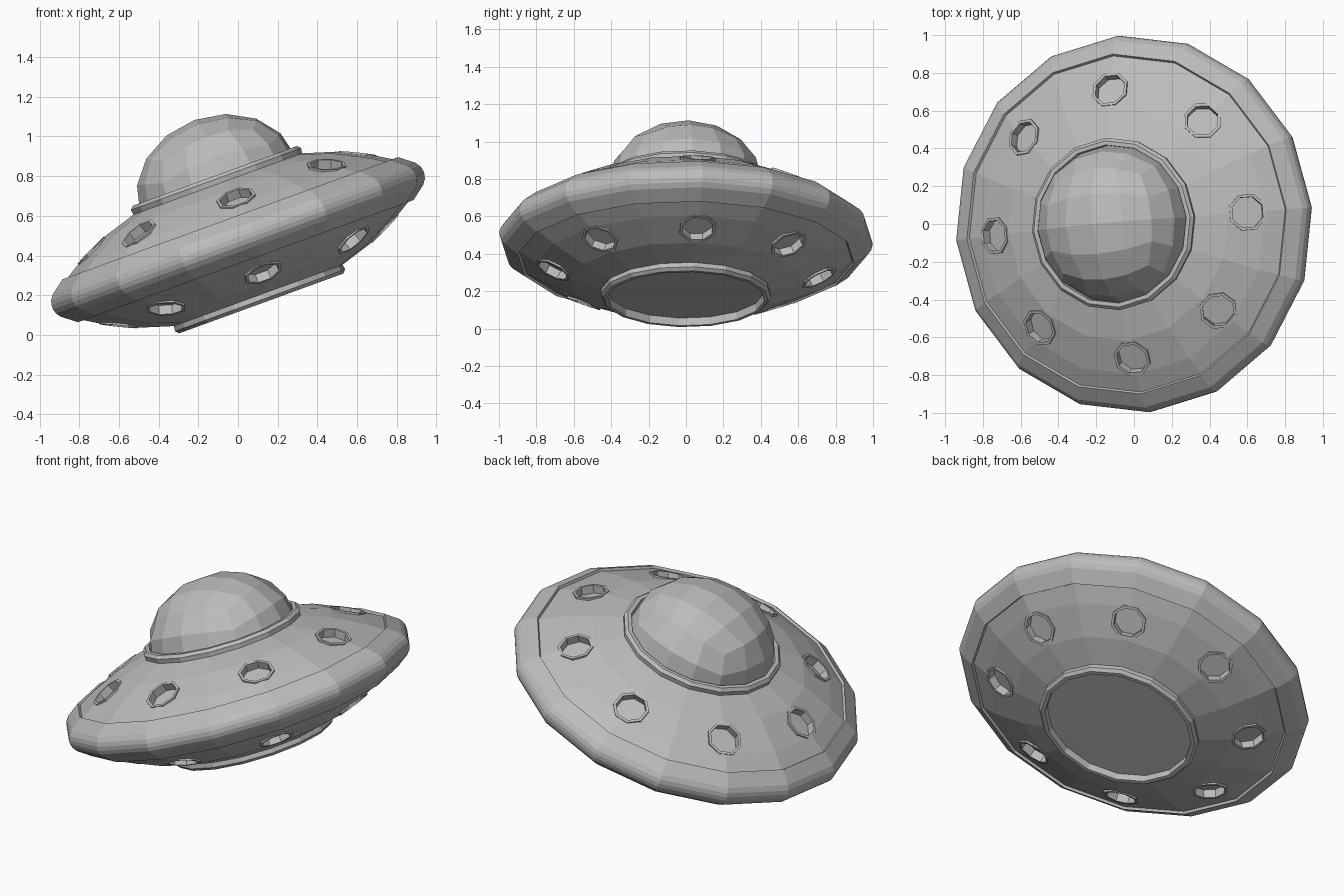
import bpy, bmesh
from math import pi, sin, cos, tan, radians
from mathutils import Matrix, Vector

if "Cube" in bpy.data.objects:
    bpy.data.objects.remove(bpy.data.objects["Cube"])

SEGMENTS = 16
TURN = radians(5)
# The whole craft banks to its right
BANK = Matrix.Translation((0, 0, 0.48)) @ Matrix.Rotation(radians(-20), 4, 'Y') @ Matrix.Rotation(TURN, 4, 'Z')

grey = bpy.data.materials.new("hull_grey")
grey.use_nodes = True
grey.diffuse_color = (0.5, 0.5, 0.5, 1)
grey.node_tree.nodes["Principled BSDF"].inputs["Base Color"].default_value = (0.5, 0.5, 0.5, 1)


def add_object(name, bm):
    bmesh.ops.recalc_face_normals(bm, faces=bm.faces)
    mesh = bpy.data.meshes.new(name)
    bm.to_mesh(mesh)
    bm.free()
    mesh.materials.append(grey)
    obj = bpy.data.objects.new(name, mesh)
    bpy.context.collection.objects.link(obj)
    obj.matrix_world = BANK
    return obj


def lathe(bm, profile, matrix=Matrix(), sides=SEGMENTS, ring=False):
    """Spin (radius, height) points; capped unless ring closes the profile."""
    loops = []
    for r, h in profile:
        loops.append([bm.verts.new(matrix @ Vector((r * cos(2 * pi * i / sides), r * sin(2 * pi * i / sides), h)))
                      for i in range(sides)])
    pairs = list(zip(loops, loops[1:]))
    if ring:
        pairs.append((loops[-1], loops[0]))
    else:
        bm.faces.new(loops[0])
        bm.faces.new(loops[-1])
    for a, b in pairs:
        for i in range(sides):
            j = (i + 1) % sides
            bm.faces.new((a[i], a[j], b[j], b[i]))


# Saucer hull: the same profile above and below, with a step inside the rim
half = [(0.42, 0.30), (0.45, 0.30), (0.62, 0.247), (0.80, 0.16), (0.893, 0.103), (0.903, 0.115),
        (0.975, 0.06), (0.993, 0.035), (1.0, 0.012)]
bm = bmesh.new()
lathe(bm, half + [(r, -h) for r, h in reversed(half)])
hull = add_object("saucer_hull", bm)

# Portholes: eight above, eight below, square to the sloping hull
cutter_bm, frame_bm = bmesh.new(), bmesh.new()
for side in (1, -1):
    for k in range(8):
        place = (Matrix.Rotation(k * pi / 4, 4, 'Z') @ Matrix.Diagonal((1, 1, side, 1))
                 @ Matrix.Translation((0.715, 0, 0.2)) @ Matrix.Rotation(radians(26), 4, 'Y')
                 @ Matrix.Rotation(pi / 8, 4, 'Z'))
        lathe(cutter_bm, [(0.088, -0.045), (0.088, 0.06)], place, 8)
        lathe(frame_bm, [(0.102, -0.02), (0.102, 0.004), (0.086, 0.004), (0.086, -0.03)], place, 8, True)
cutter = add_object("porthole_cutter", cutter_bm)
cutter.hide_render = True
add_object("porthole_frames", frame_bm)

cut = hull.modifiers.new("portholes", 'BOOLEAN')
cut.operation = 'DIFFERENCE'
cut.solver = 'EXACT'
cut.object = cutter
bpy.context.view_layer.objects.active = hull
bpy.ops.object.modifier_apply(modifier=cut.name)
bpy.data.objects.remove(cutter)

# Collars around the dome and the underside hatch
for name, side in (("dome_collar", 1), ("hatch_collar", -1)):
    bm = bmesh.new()
    collar = [(0.45, 0.27), (0.458, 0.325), (0.442, 0.342), (0.42, 0.342), (0.415, 0.27)]
    lathe(bm, [(r, side * h) for r, h in collar], ring=True)
    add_object(name, bm)

# Dome: upper half of an evenly gridded cube pushed out to a sphere
bm = bmesh.new()
bmesh.ops.create_cube(bm, size=2)
bmesh.ops.subdivide_edges(bm, edges=bm.edges[:], cuts=3, use_grid_fill=True)
bmesh.ops.delete(bm, geom=[f for f in bm.faces if f.calc_center_median().z < 0], context='FACES')
for v in bm.verts:
    d = Vector([tan(c * pi / 4) for c in v.co]).normalized()
    v.co = Vector((d.x * 0.418, d.y * 0.418, 0.3 + d.z * 0.342))
add_object("dome", bm)
